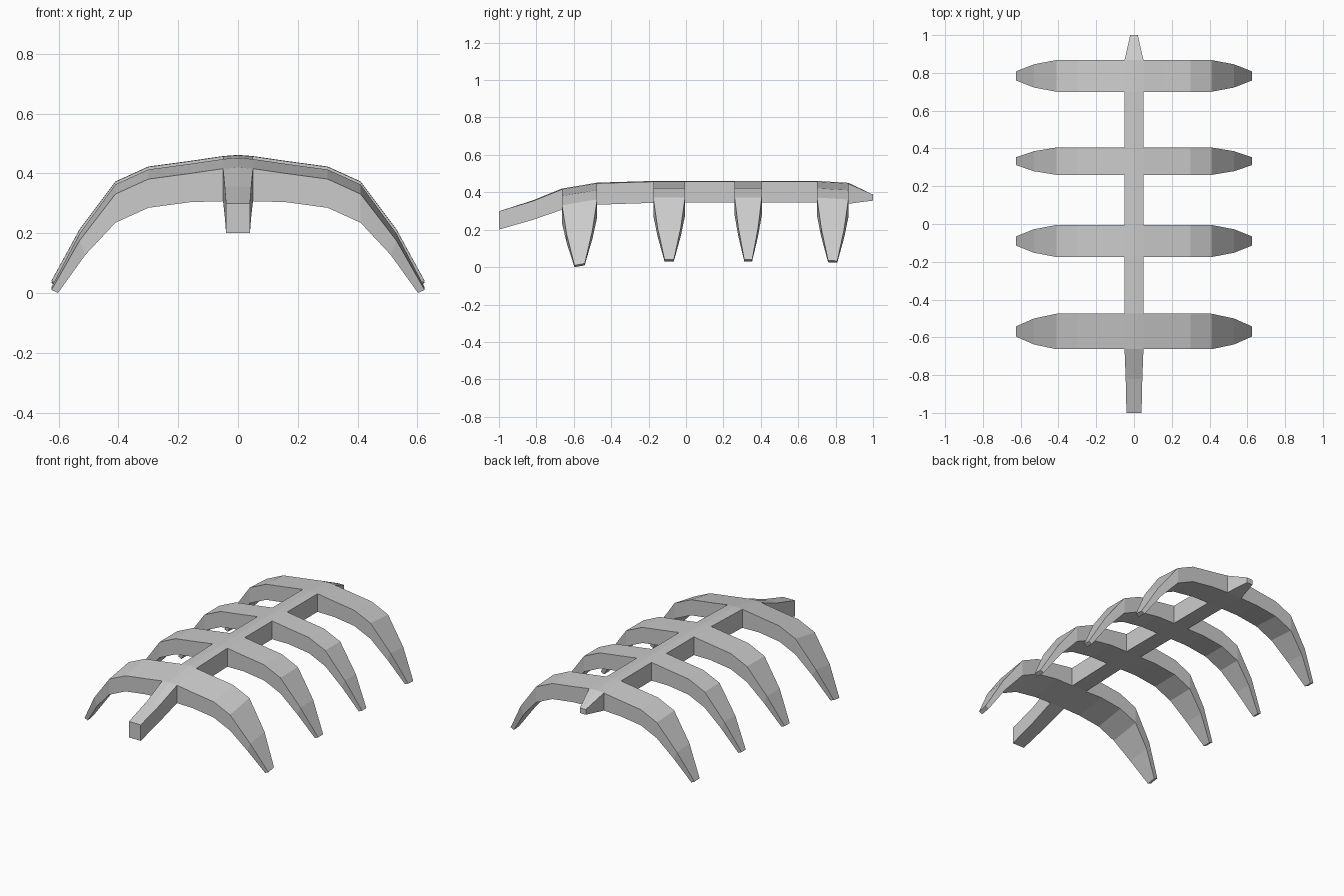
import bpy, bmesh

if "Cube" in bpy.data.objects:
    bpy.data.objects.remove(bpy.data.objects["Cube"])

# Spine stations: y, half width, bottom z, top z
SPINE = [(-1.0, .04, .20, .298), (-.82, .044, .252, .352), (-.663, .05, .306, .415),
         (-.475, .05, .333, .447), (-.175, .05, .343, .456), (-.005, .05, .345, .457),
         (.26, .05, .345, .457), (.405, .05, .345, .457), (.70, .05, .345, .456),
         (.868, .05, .338, .446), (1.0, .02, .355, .387)]
RIB_STARTS = (2, 4, 6, 8)   # spine segments that carry a rib pair

# Rib stations: lower x, lower z, upper x, upper z, width factor
RIB = [(.16, .345, .16, .441, 1), (.30, .326, .30, .422, 1), (.41, .276, .41, .372, 1),
       (.51, .165, .53, .212, .73), (.602, .03, .624, .04, .29)]

bm = bmesh.new()

# Spine rings: left bottom, right bottom, right top, ridge, left top
rings = []
for i, (y, w, lo, hi) in enumerate(SPINE):
    ridge = 0 if i in (0, len(SPINE) - 1) else .004
    pts = [(-w, lo), (w, lo), (w, hi), (0, hi + ridge), (-w, hi)]
    rings.append([bm.verts.new((x, y, z)) for x, z in pts])
for i, (a, b) in enumerate(zip(rings, rings[1:])):
    for k in range(5):
        if i in RIB_STARTS and k in (1, 4):
            continue            # opening where a rib joins
        n = (k + 1) % 5
        bm.faces.new((a[k], a[n], b[n], b[k]))
bm.faces.new(rings[0])
bm.faces.new(rings[-1])

# Ribs grow out of the openings, following the slope of the spine
for i in RIB_STARTS:
    y0, y1 = SPINE[i][0], SPINE[i + 1][0]
    d0, d1 = SPINE[i][3] - .457, SPINE[i + 1][3] - .457
    mid, half = (y0 + y1) / 2, (y1 - y0) / 2
    for side, lo, hi in ((1, 1, 2), (-1, 0, 4)):
        prev = [rings[i][lo], rings[i + 1][lo], rings[i + 1][hi], rings[i][hi]]
        for xl, zl, xu, zu, f in RIB:
            def point(x, z, s):
                drop = (d0 + d1) / 2 + s * f * (d1 - d0) / 2
                return bm.verts.new((side * x, mid + s * f * half, z + drop))
            ring = [point(xl, zl, -1), point(xl, zl, 1), point(xu, zu, 1), point(xu, zu, -1)]
            for k in range(4):
                n = (k + 1) % 4
                bm.faces.new((prev[k], prev[n], ring[n], ring[k]))
            prev = ring
        bm.faces.new(prev)

bmesh.ops.recalc_face_normals(bm, faces=bm.faces)
low = min(v.co.z for v in bm.verts)
bmesh.ops.translate(bm, verts=bm.verts, vec=(0, 0, -low))
mesh = bpy.data.meshes.new("rib_cage")
bm.to_mesh(mesh)
bm.free()
bpy.context.collection.objects.link(bpy.data.objects.new("rib_cage", mesh))
